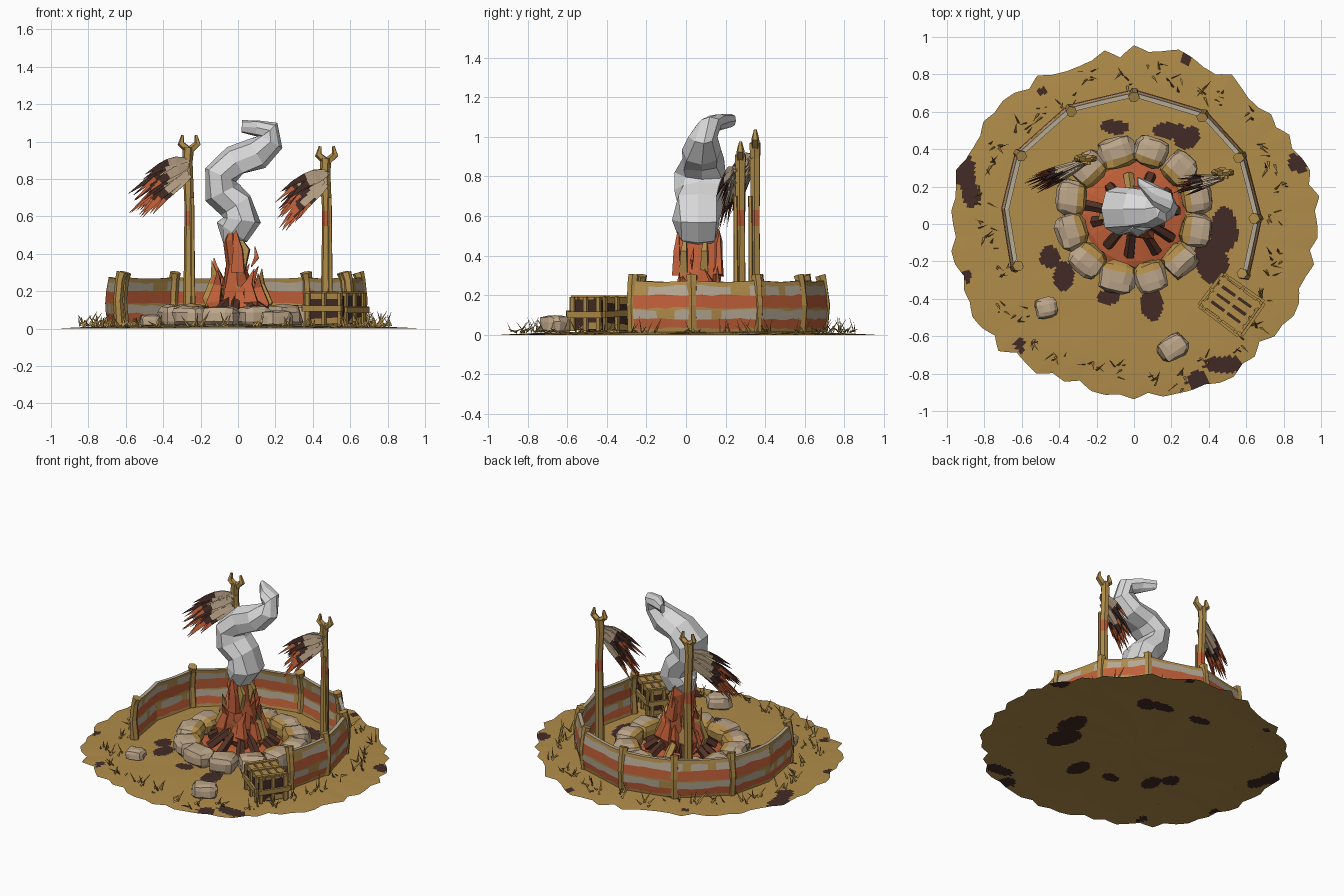
import bpy, bmesh, math, random
from math import sin, cos, pi, tau
from mathutils import Vector, Matrix

random.seed(7)
rnd = random.uniform
old = bpy.data.objects.get("Cube")
if old:
    bpy.data.objects.remove(old)

def material(name, rgb):
    m = bpy.data.materials.new(name)
    m.use_nodes = True
    m.diffuse_color = (*rgb, 1)
    m.node_tree.nodes["Principled BSDF"].inputs["Base Color"].default_value = (*rgb, 1)
    return m

MATS = [material("ochre", (0.44, 0.265, 0.068)), material("rust red", (0.53, 0.115, 0.04)),
        material("dark brown", (0.055, 0.024, 0.019)), material("stone tan", (0.5, 0.375, 0.25)),
        material("smoke grey", (0.7, 0.7, 0.7)), material("pale paint", (0.47, 0.4, 0.3)),
        material("charred wood", (0.085, 0.032, 0.02))]
OCHRE, RED, DARK, STONE, SMOKE, PALE, CHAR = range(7)

def finish(name, bm, closed=True):
    if closed:
        bmesh.ops.recalc_face_normals(bm, faces=bm.faces[:])
    me = bpy.data.meshes.new(name)
    bm.to_mesh(me)
    bm.free()
    for m in MATS:
        me.materials.append(m)
    ob = bpy.data.objects.new(name, me)
    bpy.context.collection.objects.link(ob)

def loft(bm, sections, colors, sides=6, jitter=0.0, turn=0.0):
    """Skin rings given as (centre, axis, axis); colors holds one entry per span."""
    rings = []
    for c, a, b in sections:
        ring = []
        for i in range(sides):
            t, k = tau * i / sides + turn, 1 + rnd(-jitter, jitter)
            ring.append(bm.verts.new(Vector(c) + Vector(a) * cos(t) * k + Vector(b) * sin(t) * k))
        rings.append(ring)
    for s in range(len(rings) - 1):
        lo, hi = rings[s], rings[s + 1]
        for i in range(sides):
            j = (i + 1) % sides
            bm.faces.new((lo[i], lo[j], hi[j], hi[i])).material_index = colors[min(s, len(colors) - 1)]
    bm.faces.new(rings[0]).material_index = colors[0]
    bm.faces.new(rings[-1]).material_index = colors[-1]

def stick(bm, points, radii, colors, sides=6, flat=1.0, jitter=0.0):
    """Round or flattened rod along a list of points."""
    pts = [Vector(p) for p in points]
    secs = []
    for i, p in enumerate(pts):
        d = (pts[min(i + 1, len(pts) - 1)] - pts[max(i - 1, 0)]).normalized()
        a = d.cross(Vector((0.13, 1, 0.07))).normalized()
        secs.append((p, a * radii[i], d.cross(a) * radii[i] * flat))
    loft(bm, secs, colors, sides, jitter, pi / 4 if sides == 4 else 0)

# Ground: shallow irregular sheet with dark blotches chosen by overlapping ellipses
PATCHES = [(.48, -.04, .075, .12), (.41, -.2, .09, .12), (.19, .5, .09, .045), (.29, .46, .07, .06), (-.1, .52, .075, .04),
           (-.45, -.18, .055, .06), (-.38, -.28, .055, .08), (.1, -.43, .06, .09), (-.13, -.39, .06, .04),
           (-.9, .27, .06, .09), (-.87, .16, .05, .06), (.88, .33, .06, .05), (.48, -.75, .1, .05),
           (.34, -.84, .06, .05), (-.61, -.65, .025, .04), (-.49, .71, .035, .025), (.28, .88, .03, .03), (-.9, -.28, .03, .03)]
bm = bmesh.new()
SEG, RINGS, STEP = 240, 64, 3
jag = [rnd(-.035, .03) for _ in range(SEG // STEP)]
rows = []
for r in range(1, RINGS + 1):
    f = r / RINGS
    row = []
    for i in range(SEG):
        t, k, s = tau * i / SEG, i // STEP, i % STEP / STEP
        rough = jag[k] * (1 - s) + jag[(k + 1) % len(jag)] * s + 0.012 * sin(5 * t + 1)
        q = f * (1 + (rough - 0.05) * f ** 4)
        z = 0.018 * (1 - f ** 3) + 0.003 * sin(9 * t + 8 * f) * f * (1 - f)
        row.append(bm.verts.new((1.035 * q * cos(t), 0.97 * q * sin(t), z)))
    rows.append(row)
hub = bm.verts.new((0, 0, 0.018))
for i in range(SEG):
    j = (i + 1) % SEG
    bm.faces.new((hub, rows[0][i], rows[0][j]))
    for lo, hi in zip(rows, rows[1:]):
        bm.faces.new((lo[i], hi[i], hi[j], lo[j]))
for f in bm.faces:
    c = f.calc_center_median()
    wob = 1 + 0.25 * sin(23 * c.x + 3) * sin(19 * c.y)
    if any(((c.x - x) / a) ** 2 + ((c.y - y) / b) ** 2 < wob for x, y, a, b in PATCHES):
        f.material_index = DARK
finish("ground", bm, False)

# Ember bed inside the ring
bm = bmesh.new()
loft(bm, [((0, .05, z), (r, 0, 0), (0, r, 0)) for z, r in ((.021, .29), (.035, .26), (.06, .12))], [RED], 14, .06)
finish("ember_bed", bm)

# Ring of pillow stones plus two loose ones, flattened where they meet the ground
def stone(bm, x, y, z, size, ang, floor, stained):
    part = bmesh.new()
    bmesh.ops.create_cube(part, size=2)
    bmesh.ops.bevel(part, geom=part.edges[:], offset=0.62, segments=2, profile=0.5, affect='EDGES')
    part.normal_update()
    for f in part.faces:
        f.material_index = OCHRE if stained and f.normal.x < -0.3 else STONE
    for v in part.verts:
        v.co *= rnd(.9, 1.08)
    part.transform(Matrix.Translation((x, y, z)) @ Matrix.Rotation(ang, 4, 'Z') @ Matrix.Diagonal((*size, 1)))
    for v in part.verts:
        v.co.z = max(v.co.z, floor)
    me = bpy.data.meshes.new("part")
    part.to_mesh(me)
    part.free()
    bm.from_mesh(me)
    bpy.data.meshes.remove(me)

bm = bmesh.new()
for i in range(12):
    t = tau * (i + 0.5) / 12
    stone(bm, .345 * cos(t), .05 + .345 * sin(t), .062, (.083, rnd(.085, .1), rnd(.055, .07)), t + rnd(-.12, .12), .02, True)
finish("fire_ring_stones", bm)
bm = bmesh.new()
stone(bm, .21, -.66, .045, (.08, .065, .055), .6, .014, False)
stone(bm, -.47, -.45, .035, (.058, .055, .042), .2, .016, False)
finish("loose_stones", bm)

# Radial logs
bm = bmesh.new()
for i in range(11):
    t = tau * i / 11 + rnd(-.12, .12)
    d, c = Vector((cos(t), sin(t), 0)), Vector((0, .05, 0))
    stick(bm, [c + d * rnd(.2, .26) + Vector((0, 0, .05)), c + d * .05 + Vector((0, 0, .17))], [.03, .024],
          [OCHRE if i == 3 else CHAR], 5)
finish("fire_logs", bm)

# Flames: broad core with leaf-shaped tongues around it
bm = bmesh.new()
core = [(0, .03, .11, .10), (0, .2, .09, .105), (-.01, .34, .055, .11), (-.03, .47, .045, .12), (-.03, .535, .02, .11)]
loft(bm, [((x, .06, z), (a, 0, 0), (0, b, 0)) for x, z, a, b in core], [RED], 8, .14)
for i in range(20):
    t = tau * i / 20 + rnd(-.1, .1)
    d, c = Vector((cos(t), .72 * sin(t), 0)), Vector((0, .06, 0))
    r, h = rnd(.08, .13), rnd(.2, .38)
    side = Vector((-d.y, d.x, 0)) * rnd(-.05, .05)
    stick(bm, [c + d * r + Vector((0, 0, .05)), c + d * (r + .04) + side + Vector((0, 0, h * .45)),
               c + d * (r + .01) + side + Vector((0, 0, h * .75)), c + d * (r + .03) - side * .4 + Vector((0, 0, h))],
          [.03, .052, .03, .002], [OCHRE if i % 4 == 3 else RED], 4, .5)
for i in range(7):
    y = -.045 + .035 * i
    stick(bm, [(0, y, .3), (.04 * sin(2 * i), y, .42), (-.02, y + rnd(-.02, .02), rnd(.51, .58))], [.05, .035, .002],
          [OCHRE if i % 3 == 1 else RED], 4, .6)
stick(bm, [(.07, .03, .33), (.1, .03, .38), (.09, .04, .44)], [.004, .018, .002], [RED], 4, .6)
finish("flames", bm)

# Smoke: faceted winding column (x, y, z, in-plane radius, depth radius)
PATH = [(-.06, .06, .455, .03, .05), (-.03, .06, .515, .1, .112), (.02, .06, .58, .105, .125), (-.01, .06, .66, .095, .12),
        (-.08, .07, .73, .09, .125), (-.09, .08, .82, .09, .125), (-.01, .08, .89, .085, .115), (.1, .08, .935, .08, .095),
        (.175, .09, 1.0, .075, .068), (.17, .12, 1.06, .055, .06), (.1, .16, 1.075, .045, .055), (.02, .23, 1.08, .035, .025)]
secs = []
for i, (x, y, z, a, b) in enumerate(PATH):
    p, q = PATH[max(i - 1, 0)], PATH[min(i + 1, len(PATH) - 1)]
    n = Vector((q[2] - p[2], 0, p[0] - q[0])).normalized()
    secs.append(((x, y, z), n * a, (0, b, 0)))
bm = bmesh.new()
loft(bm, secs, [SMOKE], 8, .17)
finish("smoke", bm)

# Curved fence: worn striped panels between posts, with a plain rail on top
FENCE = [(-.63, -.23), (-.68, .08), (-.61, .37), (-.34, .61), (0, .69), (.37, .58), (.57, .36), (.655, .03), (.59, -.27)]
BANDS = [(.015, OCHRE), (.032, RED), (.08, PALE), (.126, OCHRE), (.136, RED), (.2, PALE), (.252, OCHRE), (.275, OCHRE)]
TOP = len(BANDS) - 1
bm = bmesh.new()
for p, q in zip(FENCE, FENCE[1:]):
    cols = []
    for k in range(8):
        s = k / 7
        mid = Vector(p).lerp(Vector(q), s)
        out = mid.normalized()
        both = [[], []]
        for h, (z, _) in enumerate(BANDS):
            z += rnd(-.006, .006) * (0 < h < TOP) - .008 * sin(pi * s) * (h >= TOP - 1)
            bulge = .018 * sin(pi * min(z / .27, 1))
            for n, off in enumerate((.012, -.012)):
                both[n].append(bm.verts.new((*(mid + out * (off + bulge)), z)))
        cols.append(both)
    for (o1, i1), (o2, i2) in zip(cols, cols[1:]):
        for h in range(TOP):
            for f in ((o1[h], o2[h], o2[h + 1], o1[h + 1]), (i2[h], i1[h], i1[h + 1], i2[h + 1])):
                worn = BANDS[h][1] == PALE and rnd(0, 1) < .14
                bm.faces.new(f).material_index = OCHRE if worn else BANDS[h][1]
        bm.faces.new((o1[TOP], o2[TOP], i2[TOP], i1[TOP])).material_index = PALE
        bm.faces.new((o1[0], i1[0], i2[0], o2[0])).material_index = OCHRE
finish("fence_panels", bm)
bm = bmesh.new()
for i, (x, y) in enumerate(FENCE):
    if i != 1:
        lean = Vector((x, y, 0)).normalized() * .012
        stick(bm, [(x, y, .016), Vector((x, y, .15)) + lean, (x, y, .26), Vector((x, y, .3)) - lean],
              [.028, .026, .026, .03], [OCHRE], 6, jitter=.1)
finish("fence_posts", bm)

# Forked poles, each with a ragged hanging feather bundle
for name, x, y, top, reach in (("right", -.26, .35, .97, Vector((-.3, -.13, -.22))), ("left", .475, .275, .91, Vector((-.25, -.05, -.2)))):
    bm = bmesh.new()
    stick(bm, [(x - .005, y, .02), (x, y, .55), (x, y, .63), (x - .01, y, top - .08), (x - .005, y, top)],
          [.03, .026, .026, .028, .03], [OCHRE, RED, OCHRE], 6, jitter=.08)
    for s in (-1, 1):
        stick(bm, [(x, y, top - .02), (x + s * .045, y, top + .02), (x + s * .035, y, top + .065)], [.022, .02, .008], [OCHRE], 5)
    stick(bm, [(x + .02, y - .02, .022), (x + .015, y - .025, .7)], [.015, .012], [OCHRE], 5)
    finish(name + "_pole", bm)
    bm = bmesh.new()
    root = Vector((x, y - .02, top - .11))
    for i in range(30):
        drop = -.045 + .09 * i / 29
        d = reach * rnd(.65, 1.05) + Vector((drop * -.7, rnd(-.05, .05), drop * .9 + rnd(-.025, .025)))
        p = root + Vector((rnd(-.03, .01), rnd(-.02, .01), drop))
        pts = [p + d * t + Vector((0, 0, .02 * sin(pi * t))) for t in (0, .25, rnd(.42, .54), rnd(.62, .74), 1)]
        tip = RED if i < 17 or i % 3 == 0 else DARK
        stick(bm, pts, [.012, .03, .027, .018, .001], [STONE, STONE, DARK, tip], 4, .25)
    finish(name + "_feathers", bm)

# Slatted crate with bulging sides and a dark inside
def box(bm, centre, size, mat, turn):
    got = bmesh.ops.create_cube(bm, size=1, matrix=turn @ Matrix.Translation(centre) @ Matrix.Diagonal((*size, 1)))
    for f in {f for v in got["verts"] for f in v.link_faces}:
        f.material_index = mat
turn = Matrix.Translation((.52, -.43, 0)) @ Matrix.Rotation(math.radians(-36), 4, 'Z')
bm = bmesh.new()
box(bm, (0, 0, .1), (.235, .185, .15), DARK, turn)
for k in range(3):
    z = .04 + .067 * k
    wide = .025 * (k == 1) - .003
    for s in (-1, 1):
        tilt = turn @ Matrix.Rotation(rnd(-.05, .05), 4, 'Y') @ Matrix.Rotation(rnd(-.03, .03), 4, 'Z')
        box(bm, (0, s * (.09 + wide), z), (.24 + wide, .016, .032), OCHRE, tilt)
        box(bm, (s * (.115 + wide), 0, z), (.016, .19 + wide, .032), OCHRE, tilt)
for k in range(4):
    box(bm, (0, -.075 + .05 * k, .183), (.25, .038, .016), OCHRE, turn @ Matrix.Rotation(rnd(-.04, .04), 4, 'Z'))
for a in (-1, 0, 1):
    for s in (-1, 1):
        box(bm, (a * .105, s * .104, .105), (.022, .014, .17), OCHRE, turn)
        box(bm, (s * .13, a * .08, .105), (.014, .022, .17), OCHRE, turn)
    box(bm, (a * .105, 0, .193), (.024, .2, .012), OCHRE, turn)
finish("crate", bm)

# Dry grass tufts near the rim
bm = bmesh.new()
for i in range(34):
    t, r = tau * i / 34 + rnd(-.07, .07), rnd(.74, .88)
    for k in range(5):
        base = Vector((r * cos(t) + rnd(-.04, .04), r * sin(t) + rnd(-.04, .04), .014))
        tip = base + Vector((rnd(-.05, .05), rnd(-.05, .05), rnd(.01, .08)))
        stick(bm, [base, tip], [.009, .001], [OCHRE], 3, .4)
finish("grass_tufts", bm)
